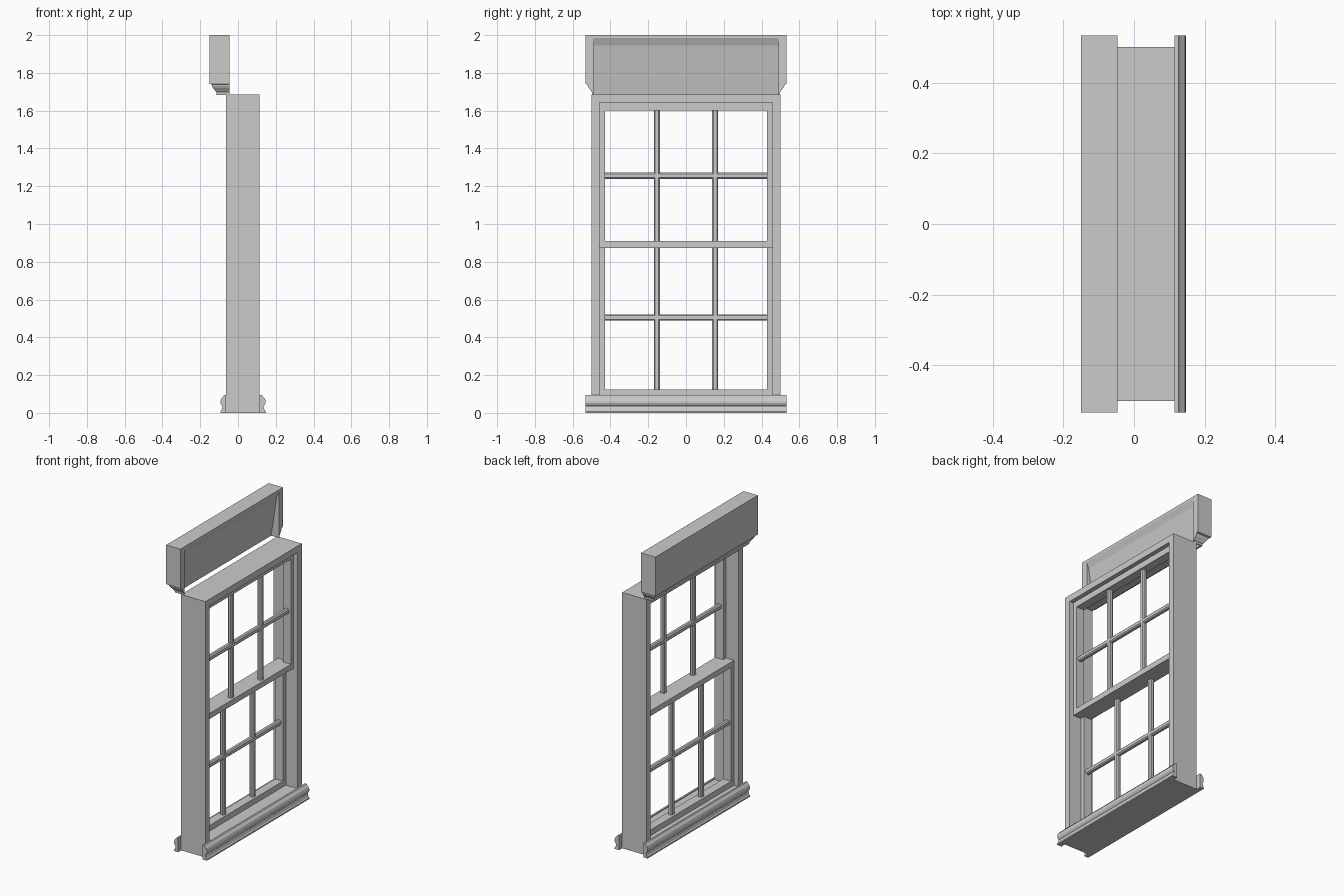
import bpy, bmesh

if "Cube" in bpy.data.objects:
    bpy.data.objects.remove(bpy.data.objects["Cube"])


def finish(name, bm):
    bmesh.ops.recalc_face_normals(bm, faces=bm.faces)
    me = bpy.data.meshes.new(name)
    bm.to_mesh(me)
    bm.free()
    ob = bpy.data.objects.new(name, me)
    bpy.context.collection.objects.link(ob)
    return ob


def loft(bm, rings):
    """Closed solid through a list of equal-length point rings."""
    vs = [[bm.verts.new(p) for p in r] for r in rings]
    n = len(vs[0])
    for a, b in zip(vs, vs[1:]):
        for i in range(n):
            bm.faces.new((a[i], a[(i + 1) % n], b[(i + 1) % n], b[i]))
    bm.faces.new(vs[0])
    bm.faces.new(vs[-1])


def prism_y(bm, profile, y):
    """Extrude an (x, z) profile from -y to +y."""
    loft(bm, [[(x, s, z) for x, z in profile] for s in (-y, y)])


def ring_frame(name, x0, x1, outer, inner):
    """Rectangular frame; outer and inner are (half width, bottom, top)."""
    def rect(r, x):
        w, b, t = r
        return [(x, -w, b), (x, w, b), (x, w, t), (x, -w, t)]
    bm = bmesh.new()
    loops = [rect(outer, x0), rect(outer, x1), rect(inner, x1), rect(inner, x0)]
    vs = [[bm.verts.new(p) for p in l] for l in loops]
    for k in range(4):
        a, b = vs[k], vs[(k + 1) % 4]
        for i in range(4):
            j = (i + 1) % 4
            bm.faces.new((a[i], a[j], b[j], b[i]))
    return finish(name, bm)


# Outer window frame
ring_frame("window_frame", -0.063, 0.114, (0.501, 0, 1.685), (0.457, 0.088, 1.642))


# Sliding sashes with chamfered glazing bars
def sash(name, x0, x1, bottom, top, open_bottom, open_top, bar_z):
    ring_frame(name, x0, x1, (0.457, bottom, top), (0.428, open_bottom, open_top))
    c = (x0 + x1) / 2
    w, d, k = 0.0165, 0.015, 0.007
    sec = [(-d, -w + k), (-d + k, -w), (d - k, -w), (d, -w + k),
           (d, w - k), (d - k, w), (-d + k, w), (-d, w - k)]
    bm = bmesh.new()
    prism_y(bm, [(c + a, bar_z + b) for a, b in sec], 0.43)
    for y in (-0.154, 0.154):
        loft(bm, [[(c + a, y + b, z) for a, b in sec] for z in (open_bottom, open_top)])
    finish(name + "_glazing_bars", bm)


sash("lower_sash", -0.03, 0.028, 0.088, 0.91, 0.125, 0.875, 0.505)
sash("upper_sash", 0.028, 0.086, 0.873, 1.642, 0.91, 1.602, 1.255)

# Moulded sill strips on both faces
sill = [(0, 0), (0.033, 0), (0.033, 0.008), (0.027, 0.014), (0.022, 0.03),
        (0.022, 0.036), (0.027, 0.041), (0.032, 0.052), (0.032, 0.064),
        (0.027, 0.078), (0.018, 0.086), (0.012, 0.094), (0, 0.094)]
for name, x, s in (("back_sill", 0.114, 1), ("front_sill", -0.063, -0.9)):
    bm = bmesh.new()
    prism_y(bm, [(x + s * a, z) for a, z in sill], 0.533)
    finish(name, bm)

# Shutter box with a stepped moulding around its lower edge
levels = [(0, 2.0), (0, 1.742), (0.012, 1.738), (0.013, 1.73), (0.018, 1.72),
          (0.028, 1.708), (0.031, 1.702), (0.036, 1.698), (0.037, 1.684)]
bm = bmesh.new()
loft(bm, [[(-0.15 + d, -0.533 + d, z), (-0.046, -0.533 + d, z),
           (-0.046, 0.533 - d, z), (-0.15 + d, 0.533 - d, z)] for d, z in levels])
box = finish("shutter_box", bm)

# Sloping recess cut from the inner side of the box
bm = bmesh.new()
prism_y(bm, [(0, 1.985), (-0.046, 1.985), (-0.062, 1.945), (-0.105, 1.66), (0, 1.66)], 0.49)
cutter = finish("recess_cutter", bm)
cutter.hide_render = True
mod = box.modifiers.new("recess", "BOOLEAN")
mod.operation = "DIFFERENCE"
mod.solver = "EXACT"
mod.object = cutter
bpy.context.view_layer.objects.active = box
box.select_set(True)
bpy.ops.object.modifier_apply(modifier=mod.name)
bpy.data.objects.remove(cutter)
